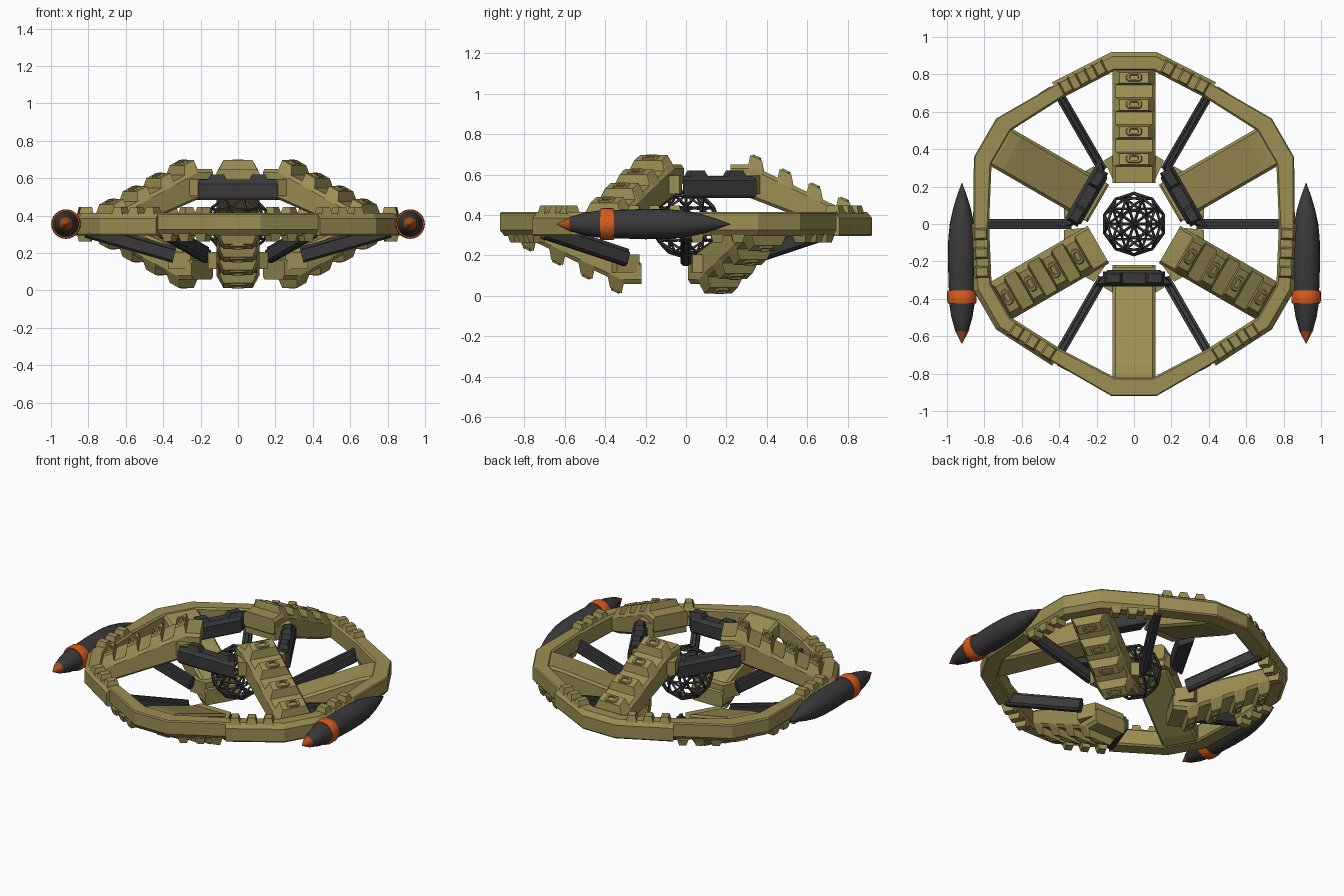
import bpy, bmesh, math
from mathutils import Matrix, Vector

if "Cube" in bpy.data.objects:
    bpy.data.objects.remove(bpy.data.objects["Cube"])

MID = 0.355  # height of the ring's centre plane


def material(name, rgb):
    m = bpy.data.materials.new(name)
    m.diffuse_color = (*rgb, 1)
    m.use_nodes = True
    m.node_tree.nodes["Principled BSDF"].inputs["Base Color"].default_value = m.diffuse_color
    return m


OLIVE = material("olive", (0.33, 0.275, 0.088))
DARK = material("dark_grey", (0.042, 0.042, 0.044))
ORANGE = material("orange", (0.70, 0.11, 0.012))
RUST = material("rust_orange", (0.42, 0.075, 0.015))


def loft(bm, sections, mat=None):
    """Skin a list of equal-length point loops and cap both ends."""
    start = [[bm.verts.new(mat @ Vector(p) if mat else p) for p in s] for s in sections]
    n = len(start[0])
    for a, b in zip(start, start[1:]):
        for i in range(n):
            bm.faces.new((a[i], a[(i + 1) % n], b[(i + 1) % n], b[i]))
    bm.faces.new(start[0][::-1])
    bm.faces.new(start[-1])


def finish(bm, name, mats, matrix=Matrix(), smooth=False):
    bmesh.ops.recalc_face_normals(bm, faces=bm.faces)
    me = bpy.data.meshes.new(name)
    bm.to_mesh(me)
    bm.free()
    for m in mats:
        me.materials.append(m)
    ob = bpy.data.objects.new(name, me)
    ob.matrix_world = matrix
    bpy.context.collection.objects.link(ob)
    if smooth:
        bpy.context.view_layer.objects.active = ob
        ob.select_set(True)
        bpy.ops.object.shade_smooth_by_angle(angle=math.radians(35))
        ob.select_set(False)
    return ob


def frame(angle, flip=False):
    """Local x points outward; flip turns the part upside down."""
    m = Matrix.Translation((0, 0, MID)) @ Matrix.Rotation(math.radians(angle), 4, 'Z')
    return m @ Matrix.Rotation(math.pi, 4, 'X') if flip else m


def polar(r, deg):
    return Vector((r * math.cos(math.radians(deg)), r * math.sin(math.radians(deg)), 0))


def top_line(u):
    return min(0.295, 0.28 - 0.48 * (u - 0.347))


def bottom_line(u):
    if u < 0.29:
        return 0.195 - (u - 0.22) * 0.8
    return max(-0.055, 0.139 - 0.385 * (u - 0.29))


TEETH = (0.35, 0.495, 0.64, 0.785)


def arm(name, m):
    bm = bmesh.new()

    # toothed sloping beam
    def section(u, raised):
        b, h = bottom_line(u), top_line(u)
        t, w = (h + 0.048, 0.078) if raised else (h, 0.1)
        half = [(0.1, b), (0.115, b + 0.015), (0.115, h - 0.02), (w, t)]
        return [(u, v, z) for v, z in half] + [(u, -v, z) for v, z in half[::-1]]

    stations = [(0.22, 0), (0.29, 0)]
    for c in TEETH:
        stations += [(c - 0.042, 0), (c - 0.032, 1), (c + 0.026, 1), (c + 0.036, 0)]
    loft(bm, [section(*s) for s in stations + [(0.845, 0)]])
    # slotted pad on each tooth
    for c in TEETH:
        base = Matrix.Translation((c - 0.003, 0, top_line(c) + 0.046))
        base = base @ Matrix.Rotation(math.atan(0.48), 4, 'Y')
        pad = [(0.014, 0.045), (0.026, 0.03), (0.026, -0.03), (0.014, -0.045),
               (-0.014, -0.045), (-0.026, -0.03), (-0.026, 0.03), (-0.014, 0.045)]
        loft(bm, [[(x * s, y * s, z) for x, y in pad]
                  for s, z in ((1, 0), (0.85, 0.012), (0.55, 0.012), (0.5, 0.003))], base)
    # flared cheeks at the hub end
    plan = [(0.23, -0.11), (0.34, -0.16), (0.37, -0.11), (0.37, 0.11), (0.34, 0.16), (0.23, 0.11)]
    loft(bm, [[(x, y, z) for x, y in plan] for z in (0.15, 0.24)])
    finish(bm, name, [OLIVE], m)


def ring_sector(name, m, joint_r):
    bm = bmesh.new()
    corners = [(-30, joint_r, 0.775), (-7.4, 0.928, 0.825), (7.4, 0.928, 0.825), (30, joint_r, 0.775)]
    loops = []
    for a, ro, ri in corners:
        prof = [(ri, -0.05), (ri + 0.01, -0.06), (ro - 0.006, -0.06), (ro, -0.052),
                (ro, 0.03), (ro - 0.025, 0.06), (ri + 0.012, 0.06), (ri, 0.045)]
        loops.append([polar(r, a) + Vector((0, 0, z)) for r, z in prof])
    loft(bm, loops)
    # low teeth on either side of the arm
    for s in (-1, 1):
        a, b = polar(0.876, 7.4 * s), polar(0.822, 30 * s)
        d = (b - a).normalized()
        n = Vector((-d.y, d.x, 0))
        for t in (0.24, 0.54, 0.84):
            c = a.lerp(b, t)
            loft(bm, [[c + d * (l * i) + n * (w * j) + Vector((0, 0, z))
                       for i, j in ((-1, -1), (1, -1), (1, 1), (-1, 1))]
                      for l, w, z in ((0.034, 0.04, 0.05), (0.022, 0.03, 0.092))])
    finish(bm, name, [OLIVE], m)


# Three raised arms and three lowered arms, each with its part of the ring
for k in range(3):
    up, down = frame(90 + 120 * k), frame(30 + 120 * k, True)
    arm(f"upper_arm_{k + 1}", up)
    arm(f"lower_arm_{k + 1}", down)
    ring_sector(f"ring_upper_sector_{k + 1}", up, 0.875)
    ring_sector(f"ring_lower_sector_{k + 1}", down, 0.857)

    # dark cross bar joining the upper arms
    bm = bmesh.new()
    plan = [(0.245, -0.14), (0.335, -0.21), (0.335, 0.21), (0.245, 0.14)]
    loft(bm, [[(0.29 + (x - 0.29) * s, y * t, z) for x, y in plan]
              for s, t, z in ((0.8, 0.97, 0.13), (1, 1, 0.145), (1, 1, 0.215), (0.6, 0.95, 0.238))])
    for y in (-0.11, 0.11):
        loft(bm, [[(0.29 + i * 0.035 * s, y + j * 0.055 * s, z)
                   for i, j in ((-1, -1), (1, -1), (1, 1), (-1, 1))]
                  for s, z in ((1, 0.225), (0.65, 0.265))])
    finish(bm, f"cross_bar_{k + 1}", [DARK], frame(30 + 120 * k))

# Six dark struts dropping inward from the ring joints
for k in range(6):
    bm = bmesh.new()
    half = [(0.012, -0.042), (0.026, -0.03), (0.026, 0.025), (0.012, 0.028), (0.01, 0.042)]
    loft(bm, [[(u - z * 0.25, v, w + z) for v, z in half] +
              [(u - z * 0.25, -v, w + z) for v, z in half[::-1]]
              for u, w in ((0.34, -0.165), (0.81, -0.03))])
    finish(bm, f"strut_{k + 1}", [DARK], frame(60 * k))

# Wire ball at the centre, with a tiny glowing core
bm = bmesh.new()
bmesh.ops.create_icosphere(bm, subdivisions=2, radius=0.165)
ball = finish(bm, "wire_ball", [DARK], frame(0))
wire = ball.modifiers.new("wire", 'WIREFRAME')
wire.thickness = 0.016
bm = bmesh.new()
bmesh.ops.create_icosphere(bm, subdivisions=2, radius=0.015)
finish(bm, "ball_core", [ORANGE], frame(0))

# Side pods: turned bodies with an orange band and pointed tail
PROFILE = [(0.22, 0.001), (0.15, 0.027), (0.08, 0.048), (0.0, 0.065), (-0.08, 0.073),
           (-0.2, 0.075), (-0.355, 0.07), (-0.355, 0.076), (-0.365, 0.079), (-0.41, 0.079),
           (-0.425, 0.075), (-0.425, 0.068), (-0.50, 0.056), (-0.575, 0.035), (-0.64, 0.001)]
for side, x in (("left", -0.92), ("right", 0.92)):
    bm = bmesh.new()
    loft(bm, [[(r * math.cos(i * math.pi / 12), y, r * math.sin(i * math.pi / 12))
               for i in range(24)] for y, r in PROFILE])
    for f in bm.faces:
        y = f.calc_center_median().y
        f.material_index = 1 if -0.4251 < y < -0.3549 else 2 if y < -0.58 else 0
    finish(bm, f"{side}_pod", [DARK, ORANGE, RUST], Matrix.Translation((x, 0, MID)), True)
